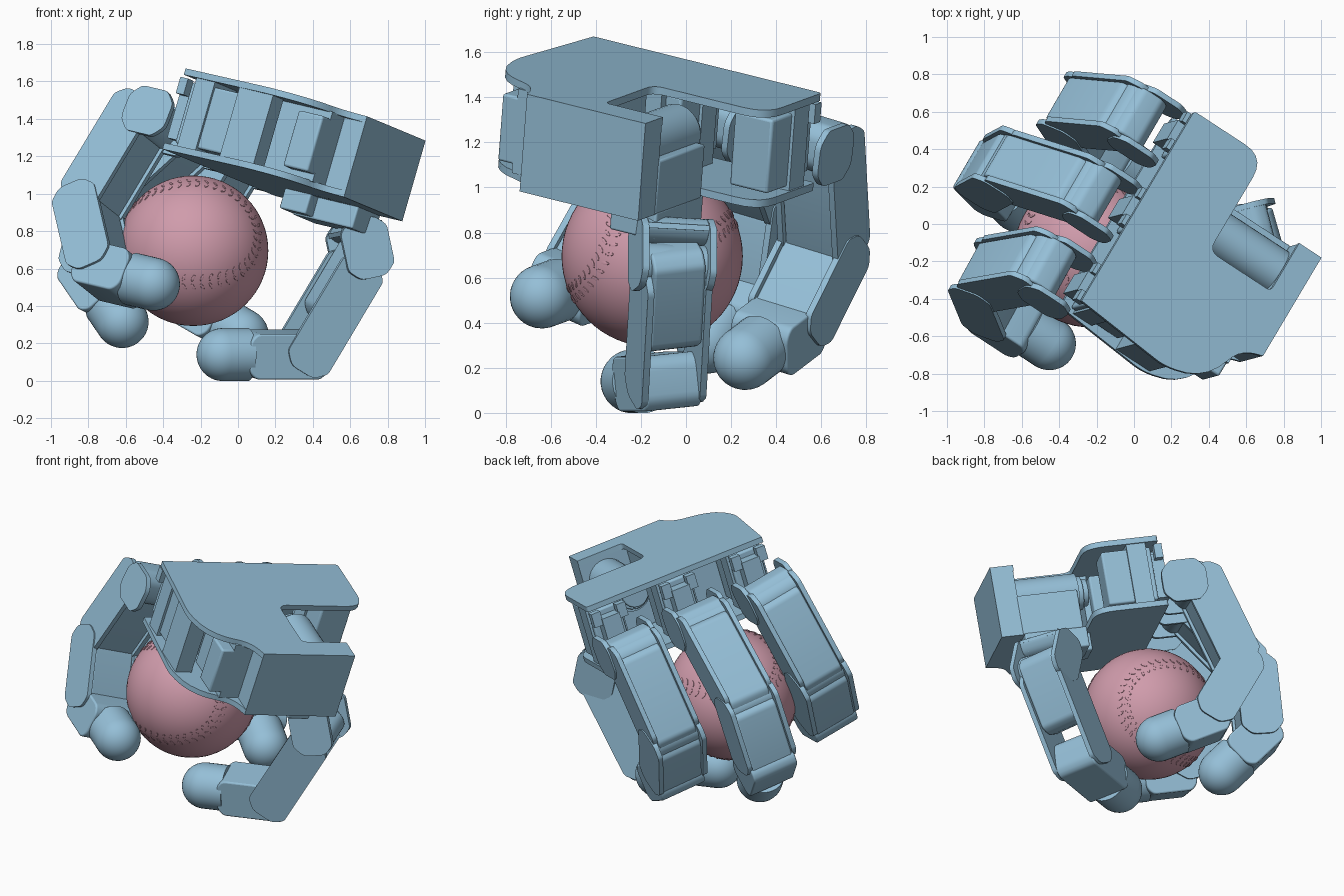
import bpy, bmesh, math
from mathutils import Vector, Matrix

if "Cube" in bpy.data.objects:
    bpy.data.objects.remove(bpy.data.objects["Cube"], do_unlink=True)


def material(name, rgb):
    m = bpy.data.materials.new(name)
    m.use_nodes = True
    m.diffuse_color = (*rgb, 1)
    m.node_tree.nodes["Principled BSDF"].inputs["Base Color"].default_value = (*rgb, 1)
    return m


BLUE = material("steel blue", (0.30, 0.52, 0.68))
PINK = material("dusty pink", (0.63, 0.33, 0.41))


def finish(name, bm, mat, matrix, bevel=0.0):
    bmesh.ops.recalc_face_normals(bm, faces=bm.faces)
    me = bpy.data.meshes.new(name)
    bm.to_mesh(me)
    bm.free()
    ob = bpy.data.objects.new(name, me)
    bpy.context.collection.objects.link(ob)
    ob.matrix_world = matrix
    me.materials.append(mat)
    if bevel:
        mod = ob.modifiers.new("bevel", "BEVEL")
        mod.width, mod.segments, mod.limit_method = bevel, 3, "ANGLE"
    bpy.ops.object.select_all(action="DESELECT")
    ob.select_set(True)
    bpy.context.view_layer.objects.active = ob
    bpy.ops.object.shade_smooth_by_angle(angle=math.radians(32))


def fillet(corners, steps=5):
    """Round each (x, y, radius) corner with a small curve."""
    out = []
    for i, (x, y, r) in enumerate(corners):
        p = Vector((x, y))
        if not r:
            out.append(p)
            continue
        a = Vector(corners[i - 1][:2]) - p
        b = Vector(corners[(i + 1) % len(corners)][:2]) - p
        a, b = p + a.normalized() * r, p + b.normalized() * r
        for k in range(steps + 1):
            t = k / steps
            out.append(a * (1 - t) ** 2 + p * 2 * t * (1 - t) + b * t * t)
    return out


def prism(name, outline, lo, hi, matrix, bevel=0.0):
    bm = bmesh.new()
    face = bm.faces.new([bm.verts.new((p[0], p[1], lo)) for p in outline])
    ext = bmesh.ops.extrude_face_region(bm, geom=[face])
    verts = [g for g in ext["geom"] if isinstance(g, bmesh.types.BMVert)]
    bmesh.ops.translate(bm, vec=(0, 0, hi - lo), verts=verts)
    finish(name, bm, BLUE, matrix, bevel)


def block(name, x0, x1, y0, y1, z0, z1, matrix, bevel=0.0):
    prism(name, [(x0, y0), (x1, y0), (x1, y1), (x0, y1)], z0, z1, matrix, bevel)


def cylinder(name, r, depth, matrix, bevel=0.0):
    bm = bmesh.new()
    bmesh.ops.create_cone(bm, cap_ends=True, segments=32, radius1=r, radius2=r, depth=depth)
    finish(name, bm, BLUE, matrix, bevel)


def frame(origin, x, y, z):
    m = Matrix((x, y, z)).transposed().to_4x4()
    m.translation = origin
    return m


# Palm frame: U along the knuckle row, V to the wrist, W down through the palm
U = Vector((0.50, 0.841, -0.208)).normalized()
V = Vector((0.821, -0.536, -0.195))
V = (V - U * V.dot(U)).normalized()
W = U.cross(V)
CORNER = Vector((-0.28, -0.41, 1.67))
PALM = frame(CORNER, U, V, W)
DEPTH = 0.45

# Palm plates
palm = fillet([(0, 0, 0), (1.205, 0, 0.02), (1.205, 0.46, 0.13), (0.61, 0.46, 0.06),
               (0.61, 0.86, 0.03), (0.915, 0.86, 0), (0.915, 1.005, 0), (0.29, 1.005, 0),
               (0.25, 0.88, 0.09), (0.0, 0.80, 0.17), (-0.05, 0.56, 0.05)])
prism("palm_top_plate", palm, 0, 0.035, PALM)
prism("palm_bottom_plate", palm, DEPTH - 0.035, DEPTH, PALM)

# Wrist block and palm interior
block("wrist_block", 0.29, 0.915, 0.865, 1.005, 0, DEPTH, PALM)
block("palm_side_panel", -0.03, 0.08, 0.38, 0.60, 0.03, 0.42, PALM)
block("palm_core", 0.16, 0.59, 0.48, 0.87, 0.03, 0.42, PALM)
block("side_motor", 0.08, 0.18, 0.71, 0.87, 0.07, 0.38, PALM, 0.012)
block("palm_cross_wall", 0.06, 0.62, 0.36, 0.40, 0.03, 0.42, PALM)

# Thumb motor in the palm notch
AXIS_V = Matrix.Rotation(math.pi / 2, 4, "X")
cylinder("thumb_motor", 0.125, 0.40, PALM @ Matrix.Translation((0.755, 0.67, 0.18)) @ AXIS_V)
for i, r in enumerate((0.105, 0.085)):
    cylinder("thumb_motor_ring", r, 0.035,
             PALM @ Matrix.Translation((0.755, 0.455 - 0.035 * i, 0.18)) @ AXIS_V, 0.008)
block("thumb_motor_case", 0.61, 0.92, 0.49, 0.87, 0.20, 0.45, PALM, 0.01)
block("thumb_mount", 0.68, 0.92, 0.47, 0.86, 0.44, 0.57, PALM, 0.01)
block("thumb_mount_step", 0.60, 0.80, 0.43, 0.60, 0.43, 0.56, PALM, 0.01)

# Motor with flange, horn and tabs behind each knuckle
for u in (0.12, 0.60, 1.08):
    block("knuckle_motor", u - 0.10, u + 0.10, 0.05, 0.36, 0.06, 0.40, PALM, 0.012)
    block("motor_flange", u - 0.115, u + 0.115, 0.08, 0.20, 0.035, 0.415, PALM)
    block("motor_horn", u - 0.06, u + 0.06, -0.03, 0.05, 0.10, 0.38, PALM)
    for s in (-1, 1):
        block("motor_tab", u + s * 0.085 - 0.03, u + s * 0.085 + 0.03, -0.02, 0.03,
              0.05, 0.14, PALM)


def link_frame(a, b, hinge):
    x = (b - a).normalized()
    z = (hinge - x * hinge.dot(x)).normalized()
    return frame(a, x, z.cross(x), z), (b - a).length


def chamfered(x0, x1, h, c):
    return fillet([(x0 + c, -h, 0.02), (x1 - c, -h, 0.02), (x1, -h + c, 0.03), (x1, h - c, 0.03),
                   (x1 - c, h, 0.02), (x0 + c, h, 0.02), (x0, h - c, 0.03), (x0, -h + c, 0.03)], 3)


def link(name, a, b, hinge, width, core=(-0.02, 0.05), cheek=(-0.09, 0.02)):
    """Core, two cheek plates and a far hinge pin; core and cheek give end overhangs."""
    m, n = link_frame(a, b, hinge)
    w = width / 2
    prism(name + "_core", chamfered(core[0], n + core[1], 0.115, 0.05), -w + 0.03, w - 0.03,
          m, 0.012)
    for s in (-1, 1):
        z = s * (w - 0.015)
        prism(name + "_cheek", chamfered(cheek[0], n + cheek[1], 0.13, 0.06),
              z - 0.015, z + 0.015, m)
    cylinder(name + "_hinge_pin", 0.09, width - 0.05, m @ Matrix.Translation((n, 0, 0)))


def fingertip(name, a, tip, hinge, width):
    """Square mount followed by a domed pad."""
    m, n = link_frame(a, tip, hinge)
    w = width / 2
    prism(name + "_mount", chamfered(-0.10, n - 0.11, 0.122, 0.04), -w, w, m, 0.01)
    r, steps = 0.142, 10
    curve = [(n - 0.14, 0), (n - 0.14, r)]
    curve += [(n + r * math.sin(k / steps * math.pi / 2), r * math.cos(k / steps * math.pi / 2))
              for k in range(steps + 1)]
    bm = bmesh.new()
    vs = [bm.verts.new((x, y, 0)) for x, y in curve]
    es = [bm.edges.new(p) for p in zip(vs, vs[1:])]
    bmesh.ops.spin(bm, geom=vs + es, cent=(0, 0, 0), axis=(1, 0, 0),
                   angle=math.tau, steps=32, use_merge=True)
    bmesh.ops.remove_doubles(bm, verts=bm.verts, dist=0.0005)
    finish(name + "_dome", bm, BLUE, m)


# Three fingers: row position, sideways lean, and the bend of each link in degrees
LENGTHS = (0.17, 0.57, 0.40, 0.33)
fingers = {"front_finger": (0.10, 0.16, (0, 78, 126, 180)),
           "middle_finger": (0.58, 0.04, (0, 54, 93, 144)),
           "back_finger": (1.06, 0.05, (0, 73, 129, 166))}
for name, (row, lean, bends) in fingers.items():
    down = (W - U * lean).normalized()
    out = -V
    hinge = out.cross(down)
    joints = [PALM @ Vector((row, -0.07, 0.30))]
    for length, bend in zip(LENGTHS, bends):
        t = math.radians(bend)
        joints.append(joints[-1] + (out * math.cos(t) + down * math.sin(t)) * length)
    link(name + "_knuckle", joints[0], joints[1], hinge, 0.34, core=(0.02, 0.06))
    link(name + "_lower_link", joints[1], joints[2], hinge, 0.32)
    link(name + "_upper_link", joints[2], joints[3], hinge, 0.335)
    fingertip(name + "_tip", joints[3], joints[4], hinge, 0.30)

# Thumb: open brackets at the knuckle and at the lower end of the link
thumb = [Vector(p) for p in ((0.63, -0.06, 0.80), (0.66, -0.06, 0.66),
                             (0.35, -0.09, 0.14), (-0.08, -0.237, 0.14))]
hinge = Vector((-0.28, 0.95, 0.10))
link("thumb_knuckle", thumb[0], thumb[1], hinge, 0.34, core=(-0.06, -0.09), cheek=(-0.06, 0.12))
link("thumb_link", thumb[1], thumb[2], hinge, 0.30, core=(-0.09, -0.20), cheek=(0.0, 0.09))
fingertip("thumb_tip", thumb[2], thumb[3], hinge, 0.26)

# Ball
BALL = frame(Vector((-0.24, -0.15, 0.695)), Vector((1, 0, 0)), Vector((0, 1, 0)), Vector((0, 0, 1)))
R = 0.402
bm = bmesh.new()
bmesh.ops.create_uvsphere(bm, u_segments=64, v_segments=32, radius=R)
finish("ball", bm, PINK, BALL)


# Ball stitches: paired raised studs beside the seam curve
def seam(t):
    p = Vector((0.75 * math.cos(t) + 0.25 * math.cos(3 * t),
                0.75 * math.sin(t) - 0.25 * math.sin(3 * t), 0.866 * math.sin(2 * t)))
    h = math.sqrt(0.5)
    q = Vector((p.z, (p.x + p.y) * h, (p.x - p.y) * h))
    return (Matrix.Rotation(math.radians(-20), 3, "X") @ q).normalized()


bm = bmesh.new()
COUNT = 90
for i in range(COUNT):
    t = math.tau * i / COUNT
    n = seam(t)
    along = (seam(t + 0.01) - seam(t - 0.01)).normalized()
    side = n.cross(along).normalized()
    for s in (-1, 1):
        d = (n * R + side * s * 0.026).normalized()
        stitch = (side * s + along * 0.5).normalized()
        stitch = (stitch - d * stitch.dot(d)).normalized()
        m = frame(d * R, stitch, d.cross(stitch), d) @ Matrix.Diagonal((0.024, 0.009, 0.005, 1))
        bmesh.ops.create_icosphere(bm, subdivisions=1, radius=1, matrix=m)
finish("ball_stitches", bm, PINK, BALL)
